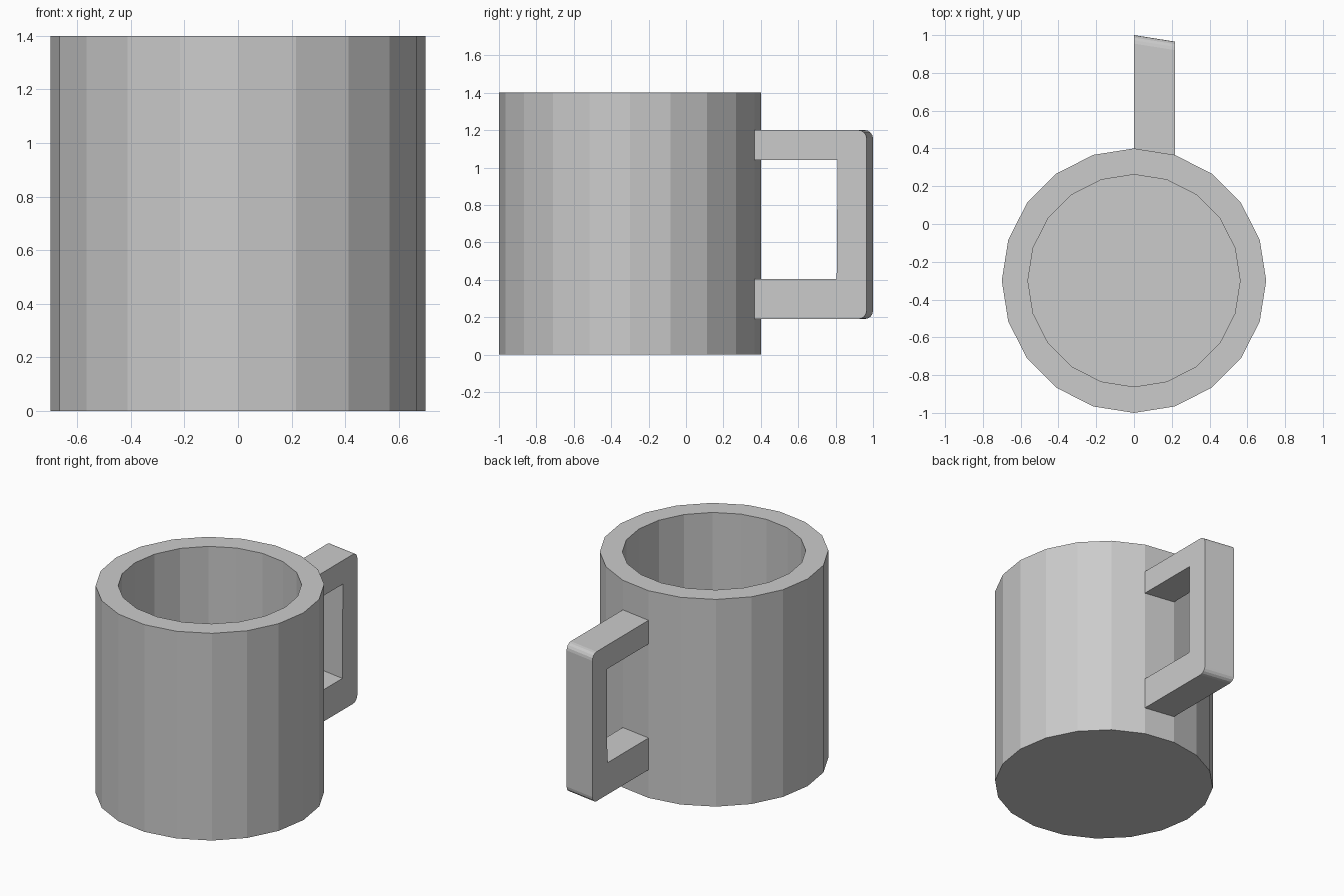
import bpy, bmesh, math
from mathutils import Matrix

if "Cube" in bpy.data.objects:
    bpy.data.objects.remove(bpy.data.objects["Cube"])

SIDES, R, R_IN, H, FLOOR, CY = 20, 0.70, 0.56, 1.40, 0.14, -0.30
STEP = 2 * math.pi / SIDES


def make_object(name, bm):
    bmesh.ops.recalc_face_normals(bm, faces=bm.faces)
    mesh = bpy.data.meshes.new(name)
    bm.to_mesh(mesh)
    bm.free()
    obj = bpy.data.objects.new(name, mesh)
    bpy.context.collection.objects.link(obj)
    return obj


# Cup body: faceted cylinder, rim inset, well pushed down to the floor
bm = bmesh.new()
bmesh.ops.create_cone(bm, cap_ends=True, segments=SIDES, radius1=R, radius2=R,
                      depth=H, matrix=Matrix.Translation((0, CY, H / 2)))
top = max(bm.faces, key=lambda f: f.calc_center_median().z)
bmesh.ops.inset_region(bm, faces=[top], thickness=(R - R_IN) * math.cos(STEP / 2))
well = bmesh.ops.extrude_discrete_faces(bm, faces=[top])["faces"][0]
for v in well.verts:
    v.co.z = FLOOR
make_object("cup_body", bm)


# Handle: C-shaped profile (distance from wall, height) with rounded outer corners
def corner(d, z, r, start):
    return [(d + r * math.cos(a), z + r * math.sin(a))
            for a in (math.radians(start + 22.5 * i) for i in range(5))]


OUT, IN, LOW, HIGH, RAD = 0.60, 0.445, 0.19, 1.20, 0.045
ROOT = -0.01
profile = [(ROOT, LOW)]
profile += corner(OUT - RAD, LOW + RAD, RAD, -90)
profile += corner(OUT - RAD, HIGH - RAD, RAD, 0)
profile += [(ROOT, HIGH), (ROOT, 1.04), (IN, 1.04), (IN - 0.005, 0.405), (ROOT, 0.405)]

# It spans one wall facet and follows that facet's slant
width = R * math.sin(STEP)
slant = R * (1 - math.cos(STEP))
bm = bmesh.new()
near = [bm.verts.new((0, CY + R + d, z)) for d, z in profile]
far = [bm.verts.new((width, CY + R + d - slant, z)) for d, z in profile]
bm.faces.new(near)
bm.faces.new(far)
for i in range(len(profile)):
    j = (i + 1) % len(profile)
    bm.faces.new((near[i], near[j], far[j], far[i]))
make_object("handle", bm)
